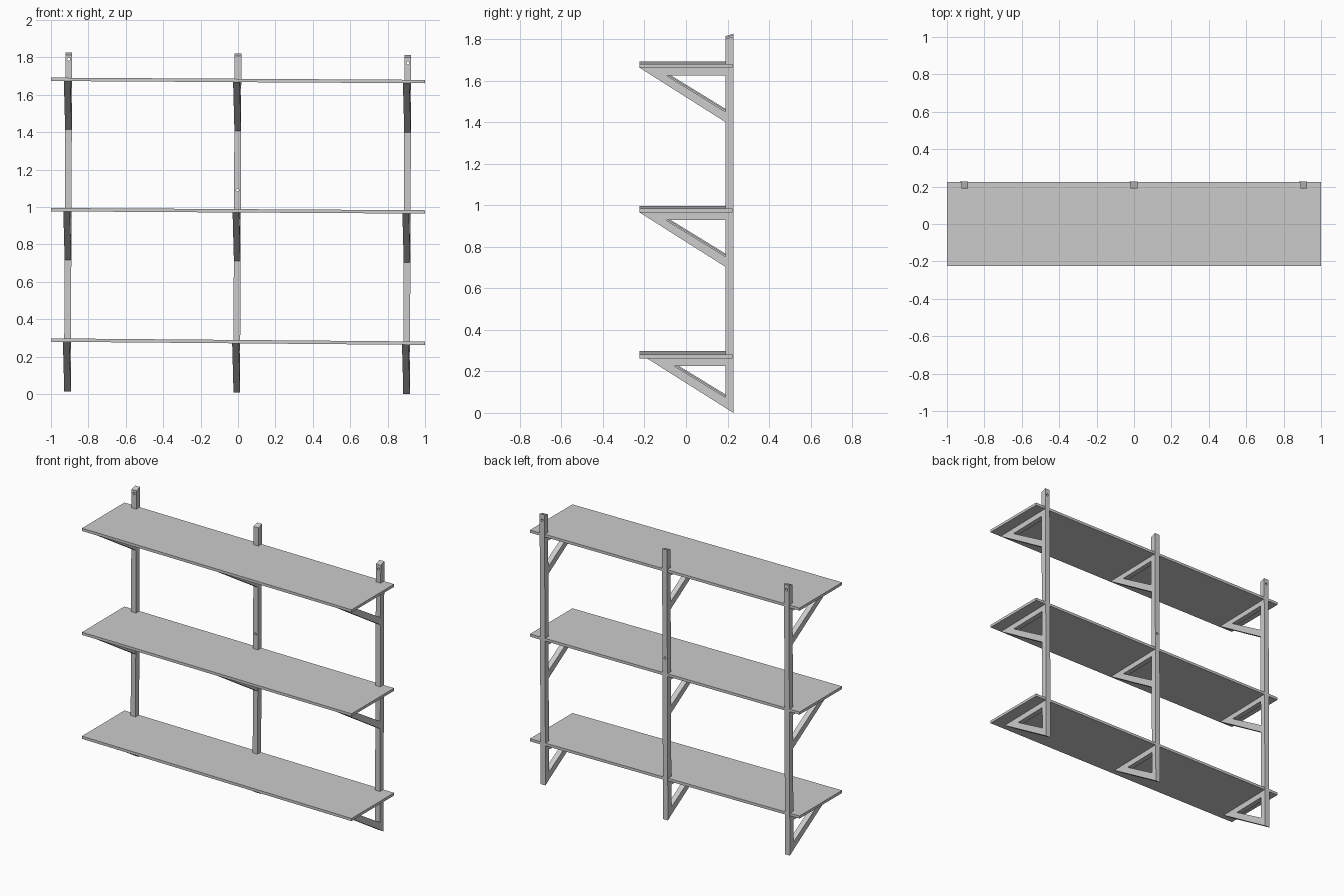
import bpy, bmesh, math
from mathutils import Matrix

if "Cube" in bpy.data.objects:
    bpy.data.objects.remove(bpy.data.objects["Cube"])

LEAN = 0.004           # slight sideways lean of the posts
BACK, FRONT = 0.228, 0.19


def extrude_yz(name, profile, x0, dz, width, skew=0.0):
    """Extrude a side profile (y, z) along x, with the post lean and a sideways skew."""
    bm = bmesh.new()
    rings = []
    for s in (-0.5, 0.5):
        rings.append([bm.verts.new((x0 + s * width + LEAN * (z - 1.8) + skew * (FRONT - y), y, z + dz))
                      for y, z in profile])
    bm.faces.new(rings[0])
    bm.faces.new(rings[1][::-1])
    n = len(profile)
    for i in range(n):
        j = (i + 1) % n
        bm.faces.new((rings[0][i], rings[1][i], rings[1][j], rings[0][j]))
    bmesh.ops.recalc_face_normals(bm, faces=bm.faces)
    mesh = bpy.data.meshes.new(name)
    bm.to_mesh(mesh)
    bm.free()
    obj = bpy.data.objects.new(name, mesh)
    bpy.context.collection.objects.link(obj)
    return obj


def drill(obj, x, z):
    """Screw hole straight through a post."""
    bpy.ops.mesh.primitive_cylinder_add(vertices=16, radius=0.008, depth=0.2,
                                        location=(x, 0.21, z), rotation=(math.pi / 2, 0, 0))
    cutter = bpy.context.object
    cutter.name = obj.name + "_hole_cutter"
    cutter.hide_render = True
    cutter.hide_set(True)
    cut = obj.modifiers.new("screw_hole", 'BOOLEAN')
    cut.operation = 'DIFFERENCE'
    cut.solver = 'EXACT'
    cut.object = cutter


def shelf(name, z_left, z_right):
    """Thin board that drops slightly from left to right."""
    bm = bmesh.new()
    bmesh.ops.create_cube(bm, size=1.0, matrix=Matrix.Diagonal((2.0, 0.45, 0.018, 1)))
    for v in bm.verts:
        v.co.z += z_left if v.co.x < 0 else z_right
    mesh = bpy.data.meshes.new(name)
    bm.to_mesh(mesh)
    bm.free()
    bpy.context.collection.objects.link(bpy.data.objects.new(name, mesh))


# Shelves
for name, zl, zr in (("bottom", 0.289, 0.272), ("middle", 0.986, 0.974), ("top", 1.683, 1.671)):
    shelf(name + "_shelf", zl, zr)

# Side profiles: post, full bracket (shelf height = 0), shorter bottom bracket
post = [(FRONT, 0.024), (BACK, 0.0), (BACK, 1.812), (FRONT, 1.80)]
bracket = [(-0.225, 0), (FRONT, 0), (FRONT, -0.038), (-0.095, -0.038), (FRONT, -0.213), (FRONT, -0.263)]
low_bracket = [(-0.19, 0), (FRONT, 0), (FRONT, -0.039), (-0.055, -0.039), (FRONT, -0.189), (FRONT, -0.24)]

# Three posts with their brackets and screw holes
for side, x, dz, hole_z in (("left", -0.905, 0.014, 1.79),
                            ("centre", 0.0, 0.008, 1.09),
                            ("right", 0.908, 0.0, 1.77)):
    p = extrude_yz(side + "_post", post, x, dz, 0.036)
    drill(p, x + LEAN * (hole_z - 1.8), hole_z)
    for level, z, prof in (("bottom", 0.264, low_bracket), ("middle", 0.966, bracket), ("top", 1.663, bracket)):
        extrude_yz(f"{side}_{level}_bracket", [(a, b + z) for a, b in prof], x, dz, 0.035, skew=-0.02)
